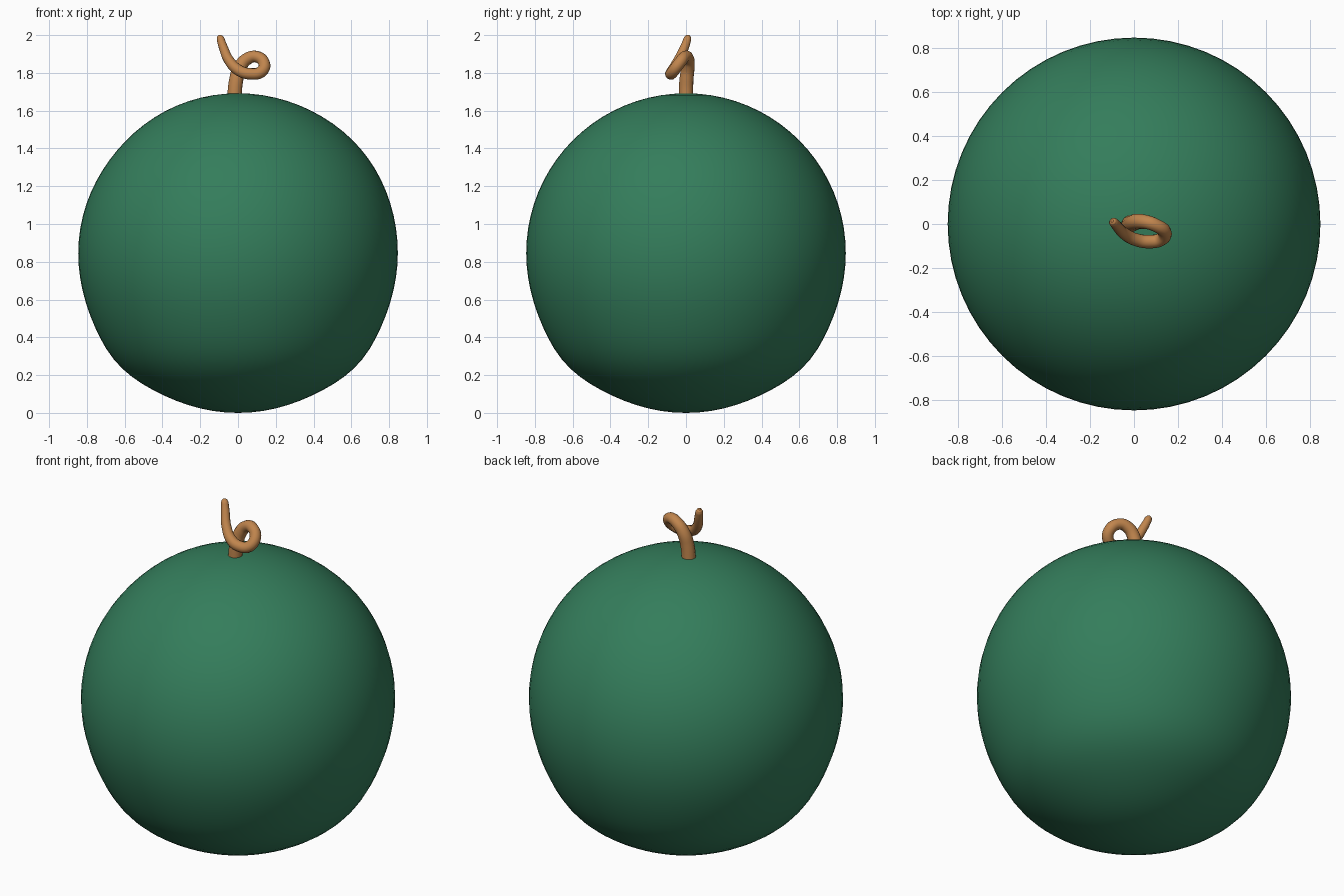
import bpy, bmesh, math
from mathutils import Vector

if "Cube" in bpy.data.objects:
    bpy.data.objects.remove(bpy.data.objects["Cube"])


def material(name, rgb):
    m = bpy.data.materials.new(name)
    m.diffuse_color = (*rgb, 1.0)
    m.use_nodes = True
    m.node_tree.nodes["Principled BSDF"].inputs["Base Color"].default_value = m.diffuse_color
    return m


green = material("melon green", (0.034, 0.205, 0.105))
brown = material("stem brown", (0.53, 0.235, 0.075))

# Melon body: round fruit with a gentle bulge around its lower shoulder
bm = bmesh.new()
bmesh.ops.create_uvsphere(bm, u_segments=64, v_segments=40, radius=1.0)
for v in bm.verts:
    d = v.co.normalized()
    elev = math.degrees(math.asin(max(-1, min(1, d.z))))
    r = 0.846 + 0.020 * math.exp(-((elev + 43) / 15) ** 2)
    # slightly fuller on the right of the upper shoulder
    r += 0.008 * d.x * math.exp(-((elev - 42) / 22) ** 2)
    v.co = d * r + Vector((0, 0, 0.85))
lowest = min(v.co.z for v in bm.verts)
for v in bm.verts:
    v.co.z -= lowest
mesh = bpy.data.meshes.new("melon_body")
bm.to_mesh(mesh)
bm.free()
mesh.materials.append(green)
mesh.shade_smooth()
body = bpy.data.objects.new("melon_body", mesh)
bpy.context.collection.objects.link(body)

# Curly stem: tapering tube that makes one loop (x, y, z, radius)
path = [
    (-0.020, 0.000, 1.660, 0.039),
    (-0.010, 0.002, 1.760, 0.038),
    (0.010, 0.010, 1.830, 0.036),
    (0.050, 0.010, 1.875, 0.033),
    (0.097, -0.005, 1.886, 0.031),
    (0.139, -0.036, 1.850, 0.031),
    (0.122, -0.070, 1.805, 0.031),
    (0.065, -0.080, 1.795, 0.031),
    (0.005, -0.070, 1.813, 0.030),
    (-0.048, -0.040, 1.867, 0.027),
    (-0.078, -0.008, 1.935, 0.024),
    (-0.093, 0.008, 1.980, 0.021),
    (-0.097, 0.012, 1.993, 0.015),
    (-0.099, 0.014, 1.999, 0.006),
]
curve = bpy.data.curves.new("curly_stem", "CURVE")
curve.dimensions = "3D"
curve.bevel_depth = 1.0
curve.bevel_resolution = 4
curve.resolution_u = 6
curve.use_fill_caps = True
spline = curve.splines.new("BEZIER")
spline.bezier_points.add(len(path) - 1)
for p, (x, y, z, r) in zip(spline.bezier_points, path):
    p.co = (x, y, z)
    p.radius = r
    p.handle_left_type = p.handle_right_type = "AUTO"
curve.materials.append(brown)
stem = bpy.data.objects.new("curly_stem", curve)
bpy.context.collection.objects.link(stem)

# Turn the stem into a smooth mesh
bpy.context.view_layer.objects.active = stem
stem.select_set(True)
bpy.ops.object.convert(target="MESH")
bpy.ops.object.shade_smooth_by_angle(angle=math.radians(50))
